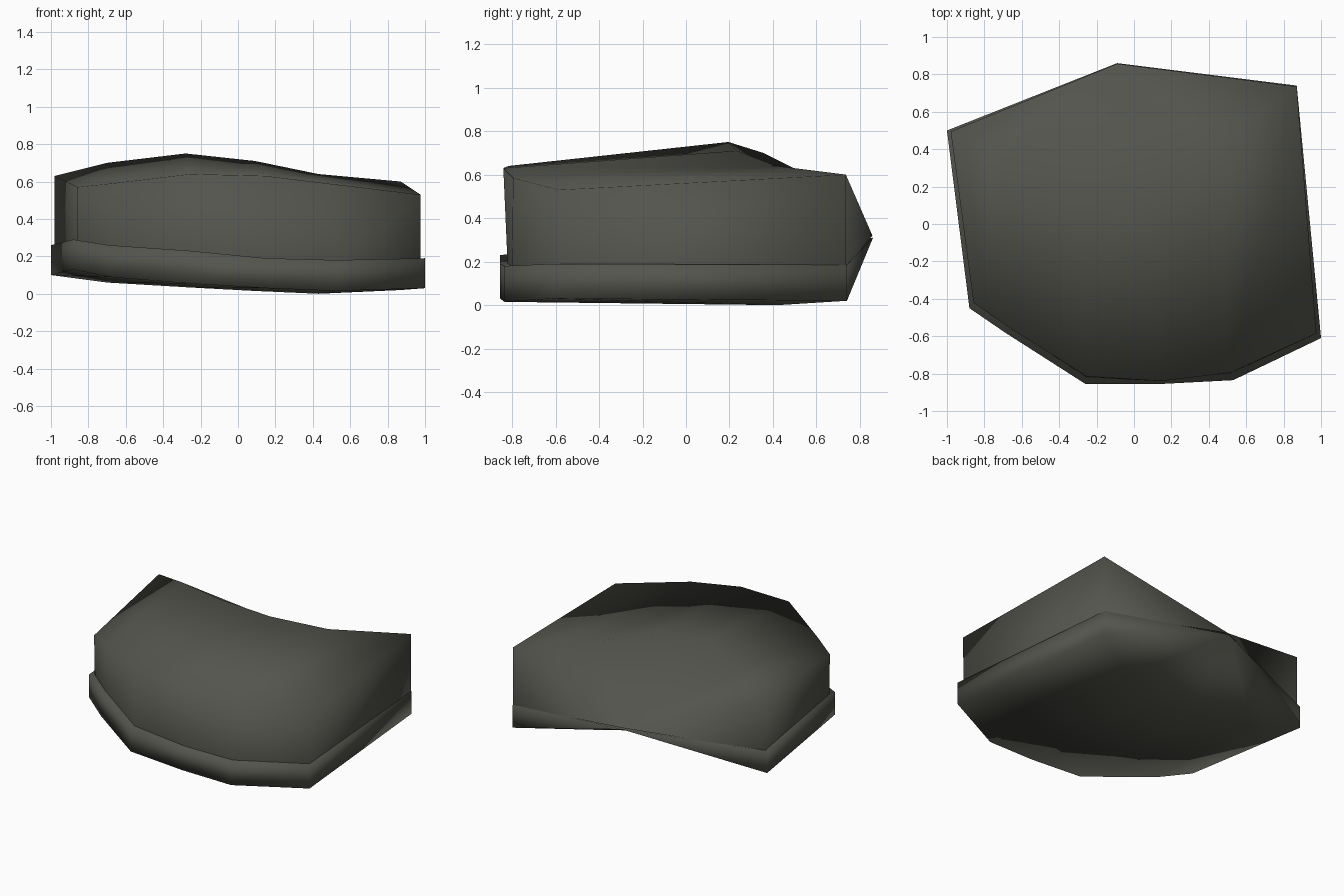
import bpy, bmesh

if "Cube" in bpy.data.objects:
    bpy.data.objects.remove(bpy.data.objects["Cube"])

grey = bpy.data.materials.new("dark_olive_grey")
grey.diffuse_color = (0.089, 0.089, 0.075, 1)
grey.use_nodes = True
grey.node_tree.nodes["Principled BSDF"].inputs["Base Color"].default_value = grey.diffuse_color

# Six stations from left to right.
# Front outline: x, y, bottom z, band top z, rim z, rim inset
FRONT = [(-0.88, -0.45, 0.13, 0.29, 0.57, 0.03), (-0.69, -0.58, 0.09, 0.26, 0.59, 0.03),
         (-0.26, -0.855, 0.055, 0.23, 0.64, 0.04), (0.15, -0.855, 0.03, 0.19, 0.63, 0.015),
         (0.53, -0.835, 0.015, 0.18, 0.585, 0.04), (1.0, -0.61, 0.03, 0.19, 0.53, 0.025)]
# Bend line across the middle: x, y, bottom z, band top z, ridge z
BEND = [(-1.0, 0.50, 0.10, 0.26, 0.63), (-0.70, 0.36, 0.06, 0.22, 0.70),
        (-0.28, 0.20, 0.035, 0.19, 0.75), (0.09, 0.24, 0.015, 0.17, 0.71),
        (0.43, 0.42, 0.0, 0.16, 0.64), (0.87, 0.74, 0.02, 0.185, 0.60)]


def wedge(name, stations, tip, close_bottom=True):
    """Sections of front low, front high, bend high, bend low; fans meet at the back tip."""
    bm = bmesh.new()
    rows = [[bm.verts.new(p) for p in s] for s in stations]
    t = bm.verts.new(tip)
    for a, b in zip(rows, rows[1:]):
        bm.faces.new((a[0], a[1], b[1], b[0]))        # front wall
        bm.faces.new((a[1], a[2], b[2], b[1]))        # top surface
        bm.faces.new((a[2], t, b[2]))                 # back slope
        if close_bottom:
            bm.faces.new((a[3], a[0], b[0], b[3]))    # underside
            bm.faces.new((t, a[3], b[3]))             # back underside
    for row in (rows[0], rows[-1]):                   # side walls
        bm.faces.new(row)
        bm.faces.new((row[2], row[3], t))
    bmesh.ops.recalc_face_normals(bm, faces=bm.faces)
    me = bpy.data.meshes.new(name)
    bm.to_mesh(me)
    bm.free()
    me.materials.append(grey)
    for p in me.polygons:
        p.use_smooth = True
    ob = bpy.data.objects.new(name, me)
    bpy.context.collection.objects.link(ob)
    return ob


band, body = [], []
for i, ((fx, fy, fz, fb, ft, inset), (bx, by, bz, bb, bt)) in enumerate(zip(FRONT, BEND)):
    band.append([(fx, fy, fz), (fx, fy, fb), (bx, by, bb), (bx, by, bz)])
    x = fx * 0.975
    rx = -0.98 if i == 0 else bx
    body.append([(x, fy + 0.035, fb - 0.01), (x, fy + inset, ft),
                 (rx, by - 0.005, bt), (rx, by - 0.005, bb - 0.01)])

# Lower slab, slightly wider than the body, and the body above it
wedge("lower_band", band, (-0.09, 0.86, 0.31))
wedge("upper_body", body, (-0.09, 0.857, 0.32), close_bottom=False)
